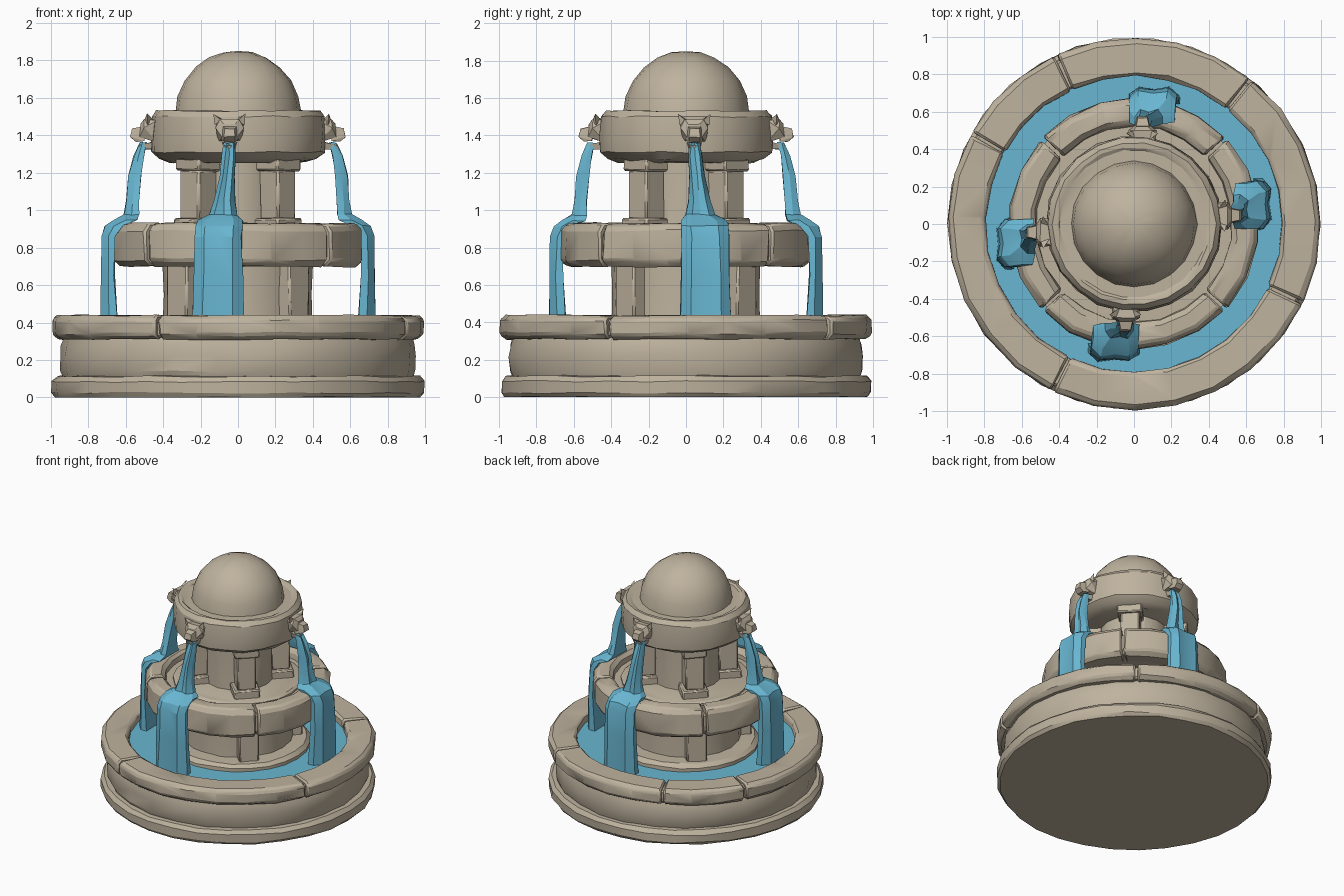
import bpy, bmesh, math, random
from mathutils import Vector, Matrix

random.seed(4)
if "Cube" in bpy.data.objects:
    bpy.data.objects.remove(bpy.data.objects["Cube"])


def material(name, rgb):
    m = bpy.data.materials.new(name)
    m.use_nodes = True
    m.diffuse_color = (*rgb, 1)
    m.node_tree.nodes["Principled BSDF"].inputs["Base Color"].default_value = (*rgb, 1)
    return m


STONE = material("warm stone", (0.52, 0.45, 0.345))
WATER = material("blue water", (0.14, 0.47, 0.64))


def finish(bm, name, mat, jitter=0.0, bevel=0.0, angle=25):
    """Roughen, clean and link a mesh as an object."""
    bmesh.ops.remove_doubles(bm, verts=bm.verts, dist=0.0005)
    for v in bm.verts:
        v.co += Vector([random.uniform(-jitter, jitter) for _ in range(3)])
        v.co.z = max(v.co.z, 0)
    bmesh.ops.recalc_face_normals(bm, faces=bm.faces)
    me = bpy.data.meshes.new(name)
    bm.to_mesh(me)
    bm.free()
    me.materials.append(mat)
    ob = bpy.data.objects.new(name, me)
    bpy.context.collection.objects.link(ob)
    if bevel:
        mod = ob.modifiers.new("worn edges", "BEVEL")
        mod.width, mod.segments, mod.limit_method = bevel, 1, "ANGLE"
        mod.angle_limit = math.radians(50)
    bpy.ops.object.select_all(action="DESELECT")
    bpy.context.view_layer.objects.active = ob
    ob.select_set(True)
    bpy.ops.object.shade_smooth_by_angle(angle=math.radians(angle))
    return ob


def loft(bm, rings, closed=False):
    """Join equal rings of points; cap the ends unless the loft is closed."""
    vs = [[bm.verts.new(p) for p in ring] for ring in rings]
    n = len(vs[0])
    for a, b in zip(vs, vs[1:] + vs[:1] if closed else vs[1:]):
        for i in range(n):
            bm.faces.new((a[i], a[(i + 1) % n], b[(i + 1) % n], b[i]))
    if not closed:
        bm.faces.new(vs[0])
        bm.faces.new(vs[-1])


def turned(name, profile, sides, mat=STONE, jitter=0.005, bevel=0.0):
    """Solid of revolution, profile listed from bottom to top."""
    bm = bmesh.new()
    steps = [math.tau * i / sides for i in range(sides)]
    loft(bm, [[(r * math.cos(a), r * math.sin(a), z) for a in steps] for r, z in profile])
    return finish(bm, name, mat, jitter, bevel)


def stone_ring(name, section, joints, step, jitter):
    """Ring of separate curved blocks with narrow joints at the given angles."""
    bm = bmesh.new()
    outer = max(r for r, z in section)
    gap = 0.009 / outer
    for a, b in zip(joints, joints[1:] + [joints[0] + 360]):
        n = max(3, round((b - a) / step))
        lo, hi = math.radians(a) + gap, math.radians(b) - gap
        angles = [lo + (hi - lo) * i / n for i in range(n + 1)]
        loft(bm, [[(r * math.cos(t), r * math.sin(t), z) for r, z in section] for t in angles])
    return finish(bm, name, STONE, jitter, 0.012)


def place(axis, out, side, z):
    """Point in the frame of one of the four faces of the fountain."""
    t = math.radians(axis)
    return Vector((out * math.cos(t) - side * math.sin(t),
                   out * math.sin(t) + side * math.cos(t), z))


# Lower basin
turned("basin_plinth", [(0.975, 0), (0.993, 0.025), (0.993, 0.085), (0.97, 0.112), (0.9, 0.115)], 30)
turned("basin_wall", [(0.93, 0.1), (0.945, 0.14), (0.95, 0.22), (0.945, 0.28), (0.93, 0.325)], 26, jitter=0.006)
stone_ring("basin_rim", [(0.79, 0.31), (0.96, 0.31), (0.993, 0.335), (0.993, 0.415),
                         (0.965, 0.438), (0.81, 0.438), (0.79, 0.42)],
           [51, 115, 151, 244, 335], 13, 0.005)
stone_ring("basin_rim_mortar", [(0.8, 0.32), (0.965, 0.32), (0.965, 0.415), (0.8, 0.415)],
           [0, 180], 12, 0)
turned("basin_water", [(0.82, 0.33), (0.82, 0.375)], 32, WATER, 0)

# Pedestal
turned("pedestal_foot", [(0.53, 0.34), (0.53, 0.4), (0.5, 0.425), (0.4, 0.43)], 24)
turned("pedestal", [(0.4, 0.36), (0.395, 0.55), (0.4, 0.72)], 20, jitter=0.004)

# Middle bowl
BOWL = [(0.52, 0.705), (0.635, 0.7), (0.67, 0.73), (0.668, 0.89), (0.64, 0.928),
        (0.555, 0.93), (0.53, 0.905), (0.52, 0.85)]
stone_ring("bowl_rim", BOWL, [43, 137, 223, 317], 16, 0.006)
turned("bowl_body", [(0.4, 0.7), (0.625, 0.715), (0.645, 0.75), (0.645, 0.865), (0.5, 0.87)], 24, jitter=0)
turned("bowl_ledge", [(0.47, 0.85), (0.47, 0.885), (0.45, 0.895)], 22, jitter=0.003)

# Upper drum and dome
turned("upper_core", [(0.25, 0.87), (0.245, 1.08), (0.25, 1.3)], 16, jitter=0.004)
turned("upper_drum", [(0.36, 1.255), (0.42, 1.275), (0.462, 1.31), (0.47, 1.4), (0.462, 1.5),
                      (0.435, 1.53), (0.41, 1.53), (0.395, 1.52)], 22, jitter=0.005)
DOME = [(0.337 * math.cos(t), 1.515 + 0.335 * math.sin(t))
        for t in [math.radians(d) for d in (0, 16, 32, 48, 63, 77)]]
turned("dome", DOME + [(0.0, 1.852)], 20, jitter=0.003)


def block(bm, axis, out, z0, z1, width, depth):
    """Square block standing on a diagonal."""
    w, d = width / 2, depth / 2
    loft(bm, [[place(axis, out + x, y, z) for x, y in ((-d, -w), (d, -w), (d, w), (-d, w))]
              for z in (z0, z1)])


# Columns with base and capital, and the pilasters below them
for i, axis in enumerate((45, 135, 225, 315)):
    bm = bmesh.new()
    block(bm, axis, 0.305, 0.86, 0.955, 0.19, 0.18)
    block(bm, axis, 0.3, 0.95, 1.215, 0.14, 0.14)
    block(bm, axis, 0.305, 1.21, 1.285, 0.18, 0.17)
    finish(bm, f"column_{i + 1}", STONE, 0.004, 0.01)
    bm = bmesh.new()
    block(bm, axis, 0.4, 0.4, 0.71, 0.15, 0.13)
    finish(bm, f"pilaster_{i + 1}", STONE, 0.004, 0.01)

# Animal head parts as (out, half side, height) points, mirrored sideways
HEAD = {
    "skull": [(0.43, 0.07, 1.48), (0.43, 0.06, 1.36), (0.5, 0.075, 1.44),
              (0.5, 0.05, 1.485), (0.525, 0.04, 1.39), (0.52, 0.03, 1.46)],
    "muzzle": [(0.5, 0.04, 1.45), (0.5, 0.045, 1.37), (0.565, 0.025, 1.435),
               (0.575, 0.03, 1.39), (0.545, 0.03, 1.365)],
    "jaw": [(0.46, 0.04, 1.365), (0.46, 0.03, 1.325), (0.53, 0.025, 1.345), (0.525, 0.022, 1.325)],
    "ear": [(0.45, 0.035, 1.48), (0.5, 0.04, 1.475), (0.48, 0.08, 1.455), (0.485, 0.085, 1.515)],
}
# Cascade sections: inner, outer, low side, high side, height
FALL = [(0.49, 0.525, 0.015, 0.075, 1.36), (0.505, 0.555, 0.01, 0.085, 1.29),
        (0.52, 0.585, 0.015, 0.1, 1.18), (0.53, 0.595, 0.015, 0.13, 1.05),
        (0.53, 0.61, 0.0, 0.155, 0.975), (0.54, 0.665, -0.025, 0.215, 0.945),
        (0.61, 0.71, -0.025, 0.225, 0.915), (0.655, 0.725, -0.02, 0.23, 0.86),
        (0.66, 0.73, -0.025, 0.235, 0.65), (0.64, 0.735, -0.03, 0.245, 0.365)]

for axis, sway, label in ((0, 1, "left"), (90, -1, "back"), (180, 1, "right"), (270, -1, "front")):
    # Spout head
    bm = bmesh.new()
    for part, pts in HEAD.items():
        sides = [[1], [-1]] if part == "ear" else [[1, -1]]
        for group in sides:
            vs = [bm.verts.new(place(axis, o, sway * 0.045 + s * w, z))
                  for o, w, z in pts for s in group]
            hull = bmesh.ops.convex_hull(bm, input=vs)
            bmesh.ops.delete(bm, geom=[v for v in hull["geom_interior"]
                                       if isinstance(v, bmesh.types.BMVert)], context="VERTS")
    finish(bm, f"{label}_spout_head", STONE, 0.002, 0, 15)

    # Falling water
    bm = bmesh.new()
    rings = []
    for inner, outer, lo, hi, z in FALL:
        mid, q = (inner + outer) / 2, (hi - lo) / 5
        outline = [(inner, lo), (inner, hi), (mid, hi), (outer, hi - q),
                   (outer - 0.012, (lo + hi) / 2), (outer, lo + q), (mid, lo)]
        rings.append([place(axis, o, sway * s, z) for o, s in outline])
    loft(bm, rings)
    finish(bm, f"{label}_cascade", WATER, 0.004, 0, 20)
